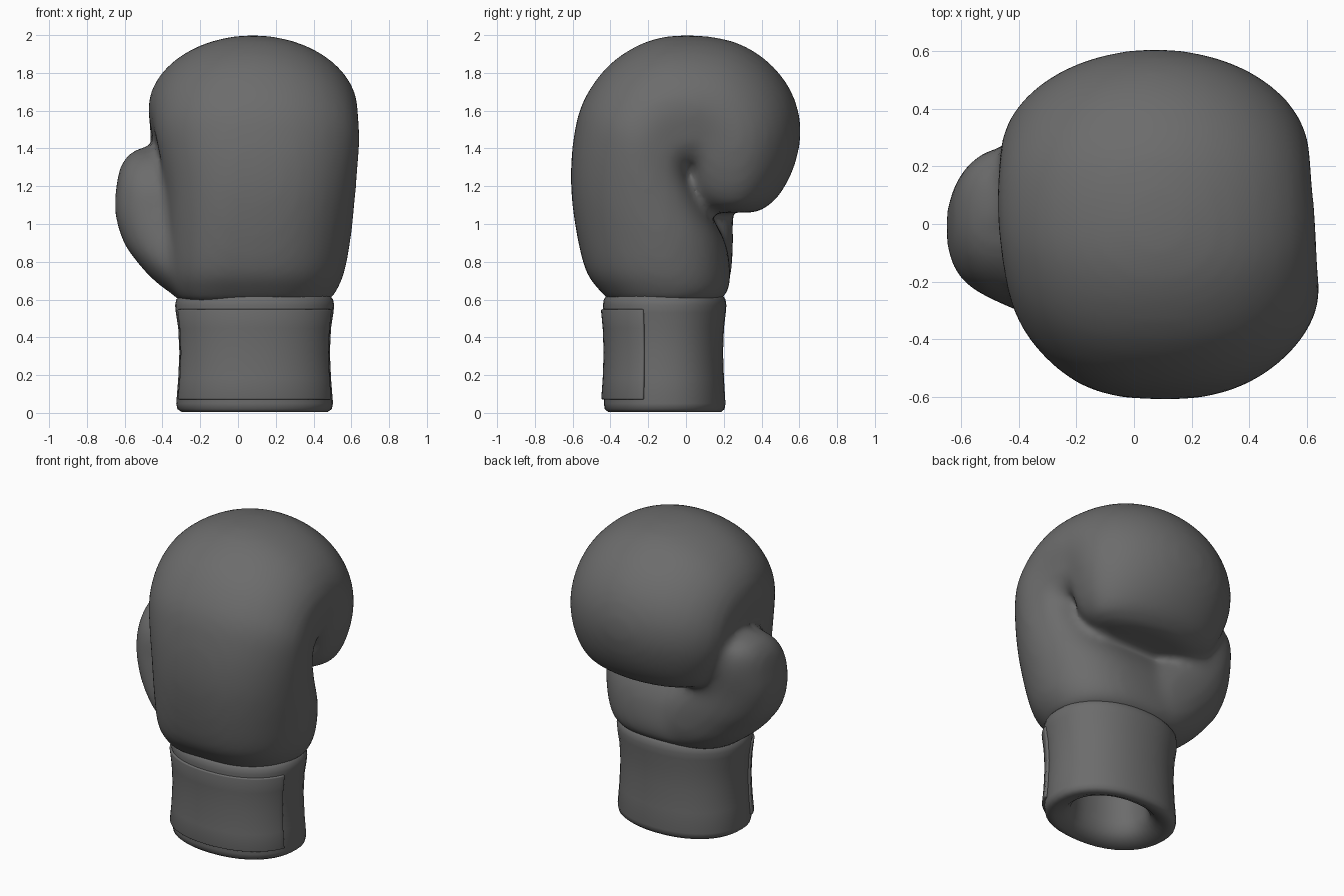
import bpy, bmesh
from math import sin, cos, pi, radians

if "Cube" in bpy.data.objects:
    bpy.data.objects.remove(bpy.data.objects["Cube"])

leather = bpy.data.materials.new("dark_grey_leather")
leather.diffuse_color = (.15, .15, .15, 1)
leather.use_nodes = True
leather.node_tree.nodes["Principled BSDF"].inputs["Base Color"].default_value = leather.diffuse_color


def skin(bm, rings):
    """Bridge successive rings of points and cap both ends."""
    loops = [[bm.verts.new(p) for p in r] for r in rings]
    n = len(loops[0])
    for a, b in zip(loops, loops[1:]):
        for i in range(n):
            j = (i + 1) % n
            bm.faces.new((a[i], a[j], b[j], b[i]))
    bm.faces.new(loops[0][::-1])
    bm.faces.new(loops[-1])


def make_object(name, bm):
    bmesh.ops.recalc_face_normals(bm, faces=bm.faces)
    for f in bm.faces:
        f.smooth = True
    me = bpy.data.meshes.new(name)
    bm.to_mesh(me)
    bm.free()
    me.materials.append(leather)
    ob = bpy.data.objects.new(name, me)
    bpy.context.collection.objects.link(ob)
    return ob


def power(v, e):
    return abs(v) ** e * (1 if v >= 0 else -1)


def smooth_rows(rows, sub=3):
    """Catmull-Rom interpolation between rows of numbers."""
    out, n = [], len(rows)
    for i in range(n - 1):
        a, b, c, d = (rows[min(max(i + k, 0), n - 1)] for k in (-1, 0, 1, 2))
        for s in range(sub):
            t = s / sub
            out.append([.5 * (2 * q + (r - p) * t + (2 * p - 5 * q + 4 * r - u) * t * t
                              + (3 * q - p - 3 * r + u) * t ** 3)
                        for p, q, r, u in zip(a, b, c, d)])
    return out + [list(rows[-1])]


# Padded hand: inner y,z / outer y,z / x range / inner fullness of each section
HAND = [
    (.17, .59, -.40, .59, -.31, .48, .9), (.22, .64, -.45, .64, -.35, .52, .9),
    (.235, .74, -.53, .75, -.38, .565, .9), (.21, .90, -.585, .98, -.385, .60, .85),
    (.13, 1.05, -.61, 1.22, -.385, .62, .75), (.05, 1.18, -.595, 1.46, -.405, .635, .55),
    (.01, 1.26, -.54, 1.66, -.43, .645, .42), (.01, 1.29, -.40, 1.85, -.45, .64, .36),
    (.02, 1.30, -.20, 1.97, -.465, .635, .33), (.03, 1.30, .01, 2.0, -.475, .63, .33),
    (.035, 1.29, .24, 1.97, -.475, .62, .35), (.03, 1.27, .41, 1.88, -.47, .615, .38),
    (.02, 1.24, .53, 1.75, -.465, .61, .42), (.01, 1.21, .595, 1.60, -.455, .60, .48),
    (.01, 1.17, .605, 1.44, -.43, .58, .55), (.04, 1.12, .56, 1.27, -.38, .545, .6),
    (.10, 1.075, .475, 1.13, -.31, .48, .7), (.18, 1.06, .375, 1.06, -.18, .35, .8),
]
SEG = 36
rings = []
rows = smooth_rows(HAND)
for i, (iy, iz, oy, oz, x0, x1, full) in enumerate(rows):
    ring = []
    back = max(0, 1 - i / 24)       # back of the hand is squarer than the fist
    for k in range(SEG):
        t = 2 * pi * k / SEG
        s, c = sin(t), cos(t)
        f = (.5 + .5 * s) ** 1.15
        e = full if s < 0 else 1 - back * (.6 if c < 0 else .25)
        e = 1 + (e - 1) * min(1, abs(s) * 2)
        ring.append(((x0 + x1) / 2 + (x1 - x0) / 2 * power(c, e),
                     iy + (oy - iy) * f, iz + (oz - iz) * f))
    rings.append(ring)
bm = bmesh.new()
skin(bm, rings)

# Thumb and heel of the palm: z, x range, y range
THUMB = [
    (.60, -.30, .20, -.28, .17), (.65, -.38, .25, -.32, .21),
    (.72, -.465, .25, -.34, .235), (.80, -.535, .22, -.34, .245),
    (.90, -.605, .14, -.31, .25), (1.05, -.65, -.04, -.27, .25),
    (1.20, -.645, -.14, -.24, .27), (1.31, -.62, -.21, -.17, .27),
    (1.375, -.57, -.27, -.08, .24), (1.405, -.51, -.36, .03, .17),
]
rings = []
for z, x0, x1, y0, y1 in smooth_rows(THUMB):
    ring = []
    for k in range(SEG):
        s, c = sin(2 * pi * k / SEG), cos(2 * pi * k / SEG)
        e = .75 if s < 0 else .9
        ring.append(((x0 + x1) / 2 + (x1 - x0) / 2 * power(c, e),
                     (y0 + y1) / 2 + (y1 - y0) / 2 * power(s, e), z))
    rings.append(ring)
skin(bm, rings)
hand = make_object("padded_hand", bm)

# Fuse thumb and hand, then soften the creases
m = hand.modifiers.new("fuse", 'REMESH')
m.mode = 'VOXEL'
m.voxel_size = .024
m.use_smooth_shade = True
m = hand.modifiers.new("soften", 'SMOOTH')
m.factor = .5
m.iterations = 14


# Cuff: hollow oval lathe
def oval(t, s, z, off=0):
    return (.088 + (.415 * s + off) * power(cos(t), .92),
            -.113 + (.322 * s + off) * power(sin(t), .92), z)


CUFF = [(.25, .46), (.46, .42), (.55, .25), (.57, .12), (.61, .06), (.71, .025),
        (.84, .005), (.93, .005), (.985, .02), (1, .05), (.975, .18), (.96, .32),
        (.975, .45), (1.005, .53), (1.015, .57), (1, .60), (.96, .62), (.85, .635)]
N = 40
bm = bmesh.new()
skin(bm, [[oval(2 * pi * k / N, s, z) for k in range(N)] for s, z in CUFF])
make_object("cuff", bm)

# Wrist strap: thin patch wrapped round the front of the cuff
STRAP = [(1, .07), (.975, .18), (.96, .32), (.975, .45), (1.005, .55)]
bm = bmesh.new()
cols = 28
grid = [[bm.verts.new(oval(radians(-162 + 144 * k / cols), s, z, -.008))
         for k in range(cols + 1)] for s, z in STRAP]
for a, b in zip(grid, grid[1:]):
    for k in range(cols):
        bm.faces.new((a[k], a[k + 1], b[k + 1], b[k]))
strap = make_object("wrist_strap", bm)
m = strap.modifiers.new("thickness", 'SOLIDIFY')
m.thickness = .022
m.offset = 1
m = strap.modifiers.new("rounded_edge", 'BEVEL')
m.width = .006
m.segments = 2
m.limit_method = 'ANGLE'
m.angle_limit = radians(50)
